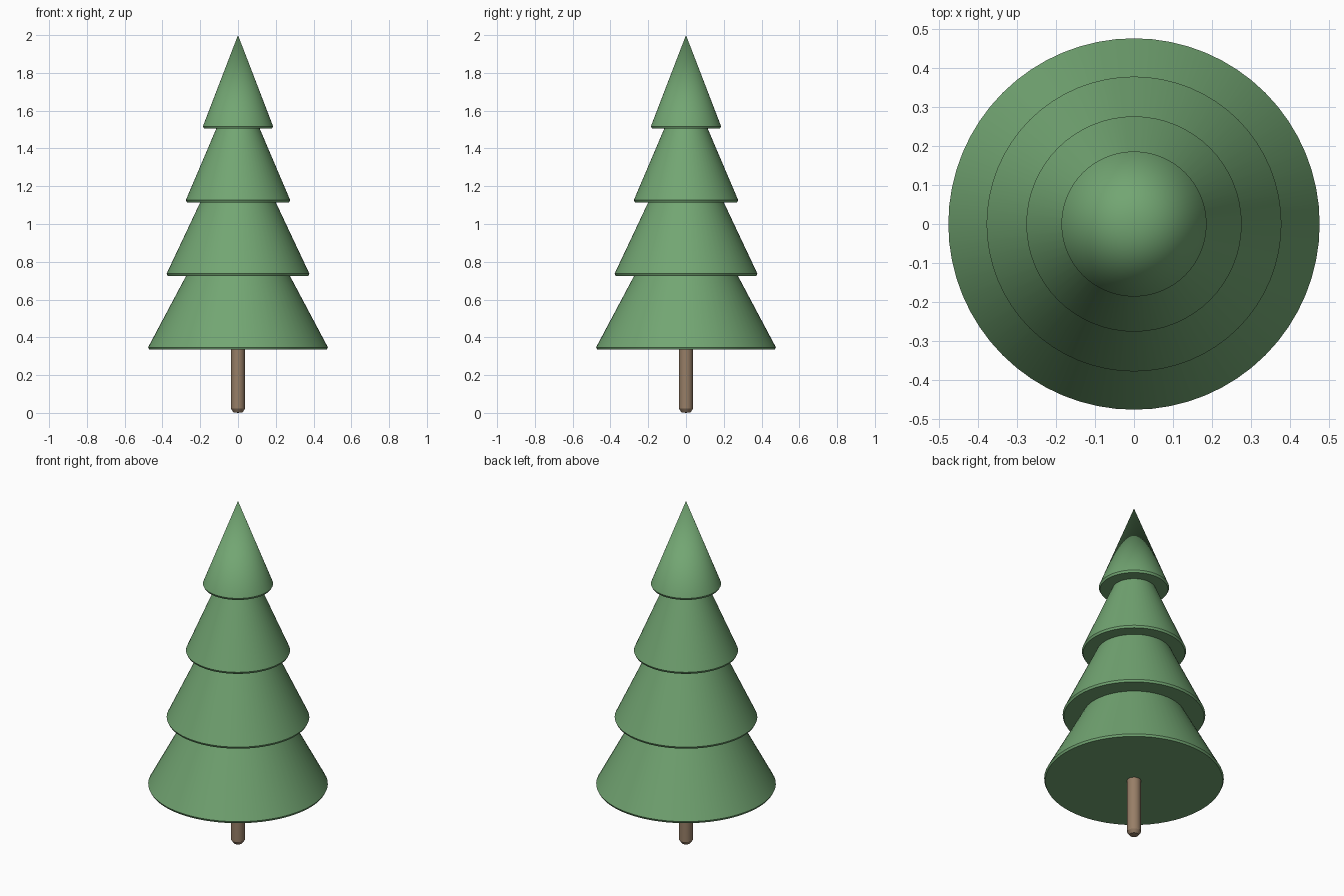
import bpy, bmesh, math

if "Cube" in bpy.data.objects:
    bpy.data.objects.remove(bpy.data.objects["Cube"])


def material(name, rgb):
    m = bpy.data.materials.new(name)
    m.diffuse_color = (*rgb, 1)
    m.use_nodes = True
    m.node_tree.nodes["Principled BSDF"].inputs["Base Color"].default_value = m.diffuse_color
    return m


def lathe(name, profile, mat, sides=64):
    """Spin a list of (radius, height) points around the z axis."""
    bm = bmesh.new()
    verts = [bm.verts.new((r, 0, z)) for r, z in profile]
    edges = [bm.edges.new(pair) for pair in zip(verts, verts[1:])]
    bmesh.ops.spin(bm, geom=verts + edges, cent=(0, 0, 0), axis=(0, 0, 1),
                   angle=math.tau, steps=sides, use_merge=True)
    bmesh.ops.remove_doubles(bm, verts=bm.verts, dist=1e-5)
    bmesh.ops.recalc_face_normals(bm, faces=bm.faces)
    mesh = bpy.data.meshes.new(name)
    bm.to_mesh(mesh)
    bm.free()
    # an open ring can be recalculated inside out: its sloped side must face outward
    if sum(p.normal.x * p.center.x + p.normal.y * p.center.y
           for p in mesh.polygons) < 0:
        mesh.flip_normals()
    mesh.materials.append(mat)
    obj = bpy.data.objects.new(name, mesh)
    bpy.context.collection.objects.link(obj)
    bpy.ops.object.select_all(action='DESELECT')
    obj.select_set(True)
    bpy.context.view_layer.objects.active = obj
    bpy.ops.object.shade_smooth_by_angle(angle=math.radians(30))
    return obj


green = material("leaf green", (0.17, 0.38, 0.17))
brown = material("bark brown", (0.31, 0.21, 0.135))

# Foliage tiers: inner radius, base height, rim radius, top radius, top height
tiers = [
    ("bottom_tier", 0.0, 0.335, 0.476, 0.275, 0.725),
    ("lower_middle_tier", 0.275, 0.725, 0.378, 0.20, 1.115),
    ("upper_middle_tier", 0.20, 1.115, 0.276, 0.115, 1.505),
    ("top_tier", 0.115, 1.505, 0.186, 0.0, 2.0),
]
for name, inner, base, rim, top, height in tiers:
    lathe(name, [(inner, base), (rim - 0.006, base), (rim, base + 0.012),
                 (top, height)], green)

# Trunk with a chamfered foot
lathe("trunk", [(0, 0), (0.024, 0.003), (0.037, 0.022), (0.037, 0.337)], brown, 24)
